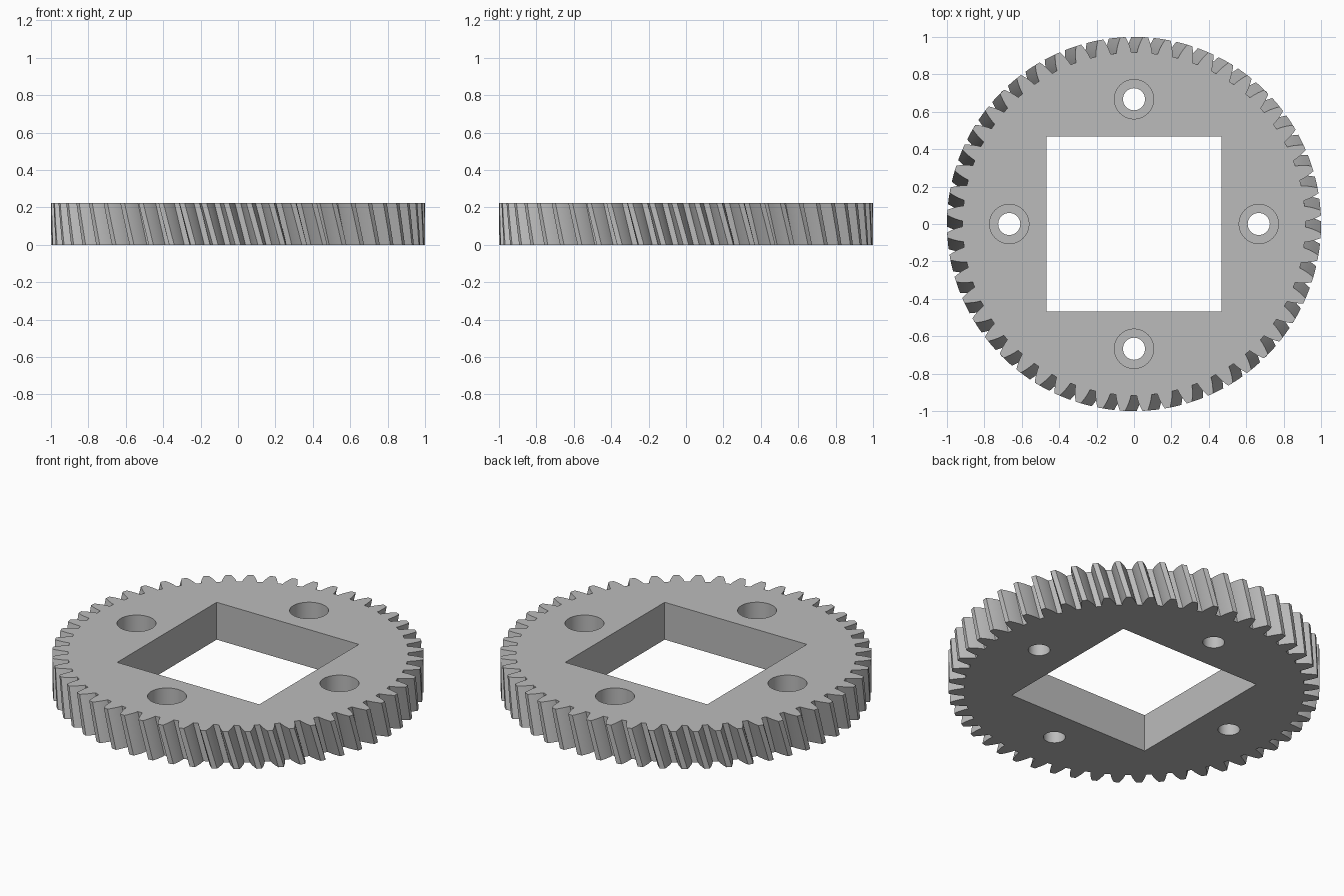
import bpy
import bmesh
from math import acos, cos, pi, radians, sin, tan

if "Cube" in bpy.data.objects:
    bpy.data.objects.remove(bpy.data.objects["Cube"], do_unlink=True)

TEETH = 52
HEIGHT = 0.222
TIP = 1.0
MODULE = 2 * TIP / (TEETH + 2)
PITCH = MODULE * TEETH / 2
ROOT = PITCH - 1.25 * MODULE
PRESSURE = radians(20)
BASE = PITCH * cos(PRESSURE)
TWIST = -HEIGHT * tan(radians(15)) / PITCH
LAYERS = 4
FLANK_STEPS = 5


def involute(angle):
    return tan(angle) - angle


def half_tooth(r):
    """Angular half thickness of a tooth at radius r."""
    return pi / (2 * TEETH) + involute(PRESSURE) - involute(acos(BASE / r))


def gear_outline():
    """Polar points of the toothed rim, counter-clockwise."""
    radii = [ROOT + (TIP - ROOT) * i / FLANK_STEPS for i in range(FLANK_STEPS + 1)]
    tooth = [(r, -half_tooth(r)) for r in radii]
    tooth += [(r, half_tooth(r)) for r in reversed(radii)]
    return [(r, a + 2 * pi * t / TEETH) for t in range(TEETH) for r, a in tooth]


def make_material(name, rgb):
    mat = bpy.data.materials.new(name)
    mat.use_nodes = True
    color = (*rgb, 1.0)
    mat.diffuse_color = color
    mat.node_tree.nodes["Principled BSDF"].inputs["Base Color"].default_value = color
    return mat


def make_gear(name):
    bm = bmesh.new()
    outline = gear_outline()
    rings = []
    for k in range(LAYERS + 1):
        f = k / LAYERS
        rings.append([bm.verts.new((r * cos(a + TWIST * f), r * sin(a + TWIST * f), HEIGHT * f))
                      for r, a in outline])
    n = len(outline)
    for low, high in zip(rings, rings[1:]):
        for i in range(n):
            j = (i + 1) % n
            bm.faces.new((low[i], low[j], high[j], high[i]))
    bm.faces.new(rings[-1])
    bm.faces.new(rings[0][::-1])
    mesh = bpy.data.meshes.new(name)
    bm.to_mesh(mesh)
    bm.free()
    obj = bpy.data.objects.new(name, mesh)
    bpy.context.collection.objects.link(obj)
    return obj


def cut(target, cutter):
    """Subtract the cutter from the target and discard it."""
    cutter.hide_render = True
    bpy.ops.object.select_all(action="DESELECT")
    target.select_set(True)
    bpy.context.view_layer.objects.active = target
    mod = target.modifiers.new("cut", "BOOLEAN")
    mod.operation = "DIFFERENCE"
    mod.solver = "EXACT"
    mod.object = cutter
    bpy.ops.object.modifier_apply(modifier=mod.name)
    bpy.data.objects.remove(cutter, do_unlink=True)


def cylinder(radius, x, y, bottom, top):
    bpy.ops.mesh.primitive_cylinder_add(vertices=48, radius=radius, depth=top - bottom,
                                        location=(x, y, (bottom + top) / 2))
    return bpy.context.object


# Helical gear body
gear = make_gear("helical_gear")

# Square centre opening
bpy.ops.mesh.primitive_cube_add(size=1, location=(0, 0, HEIGHT / 2))
opening = bpy.context.object
opening.scale = (0.934, 0.934, 1)
cut(gear, opening)

# Four counterbored bolt holes
for quarter in range(4):
    angle = quarter * pi / 2
    x, y = 0.667 * cos(angle), 0.667 * sin(angle)
    cut(gear, cylinder(0.059, x, y, -0.1, HEIGHT + 0.1))
    cut(gear, cylinder(0.105, x, y, HEIGHT - 0.122, HEIGHT + 0.1))

# Finish
gear.data.materials.clear()
gear.data.materials.append(make_material("plain grey", (0.5, 0.5, 0.5)))
bpy.ops.object.select_all(action="DESELECT")
gear.select_set(True)
bpy.context.view_layer.objects.active = gear
bpy.ops.object.shade_smooth_by_angle(angle=radians(25))
